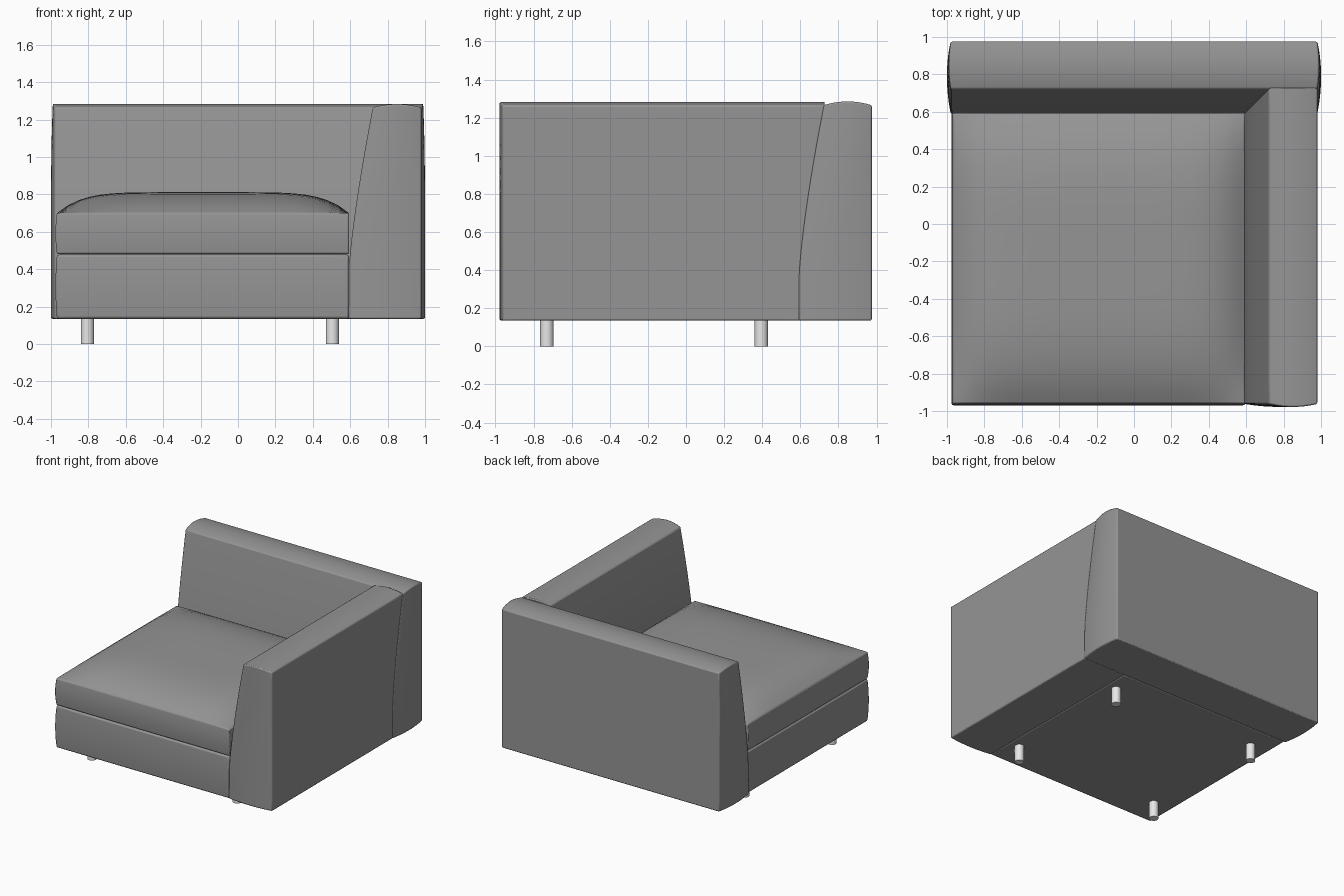
import bpy, bmesh
from math import radians

cube = bpy.data.objects.get("Cube")
if cube:
    bpy.data.objects.remove(cube)

BOTTOM, TOP = 0.135, 1.265     # upholstery heights at the edges


def material(name, value):
    m = bpy.data.materials.new(name)
    m.use_nodes = True
    color = (value, value, value, 1)
    m.diffuse_color = color
    m.node_tree.nodes["Principled BSDF"].inputs["Base Color"].default_value = color
    return m


fabric = material("grey fabric", 0.30)
metal = material("pale metal", 0.80)


def finish(obj, mat):
    obj.data.materials.append(mat)
    bpy.ops.object.select_all(action='DESELECT')
    obj.select_set(True)
    bpy.context.view_layer.objects.active = obj
    bpy.ops.object.shade_smooth_by_angle(angle=radians(32))


def block(name, cuts, shape, bevel=0.008):
    """Subdivided box whose unit coordinates (0 to 1) are mapped by shape."""
    bm = bmesh.new()
    bmesh.ops.create_cube(bm, size=1)
    bmesh.ops.subdivide_edges(bm, edges=bm.edges[:], cuts=cuts, use_grid_fill=True)
    for v in bm.verts:
        v.co = shape(*(c + 0.5 for c in v.co))
    bmesh.ops.recalc_face_normals(bm, faces=bm.faces[:])
    mesh = bpy.data.meshes.new(name)
    bm.to_mesh(mesh)
    bm.free()
    obj = bpy.data.objects.new(name, mesh)
    bpy.context.collection.objects.link(obj)
    finish(obj, fabric)
    mod = obj.modifiers.new("soft edges", 'BEVEL')
    mod.width, mod.segments = bevel, 2
    mod.limit_method, mod.angle_limit = 'ANGLE', radians(40)
    return obj


def lerp(a, b, t):
    return a + (b - a) * t


def bulge(t, power=2):
    return 1 - abs(2 * t - 1) ** power


def inner(z):
    """Inner face of back and arm: upright low down, then leaning outward."""
    return 0.59 + 0.13 * max(0, (z - 0.36) / 0.9) ** 1.35


def back_shape(u, v, w):
    z = lerp(BOTTOM, TOP, w)
    y = lerp(inner(z), 0.975, v)
    half = 0.98 + 0.02 * bulge(v) * (1 - 0.5 * w ** 6)
    return lerp(-half, half, u), y, z + 0.02 * bulge(v) * w ** 8


def arm_shape(u, v, w):
    z = lerp(BOTTOM, TOP, w)
    x = lerp(inner(z), 0.98, u)
    front = -0.962 - 0.016 * bulge(u)
    return x, lerp(front, inner(z) + 0.008, v), z + 0.018 * bulge(u) * w ** 8


def base_shape(u, v, w):
    swell = 0.008 * bulge(w)
    return lerp(-0.968 - swell, 0.594, u), lerp(-0.962 - swell, 0.594, v), lerp(BOTTOM, 0.478, w)


def cushion_shape(u, v, w):
    swell = 0.008 * bulge(w)
    dome = 0.112 * bulge(u, 6) * bulge(v, 4) * w ** 8
    return (lerp(-0.968 - swell, 0.594, u), lerp(-0.96 - swell, 0.594, v),
            lerp(0.481, 0.70, w) + dome)


# Upholstered parts
block("backrest", 14, back_shape)
block("armrest", 14, arm_shape)
block("seat_base", 8, base_shape, 0.012)
block("seat_cushion", 26, cushion_shape, 0.012)

# Four short round legs
for side, x in (("right", -0.805), ("left", 0.505)):
    for end, y in (("front", -0.73), ("back", 0.395)):
        bpy.ops.mesh.primitive_cylinder_add(vertices=24, radius=0.035, depth=0.15,
                                            location=(x, y, 0.075))
        leg = bpy.context.object
        leg.name = f"{end}_{side}_leg"
        finish(leg, metal)
